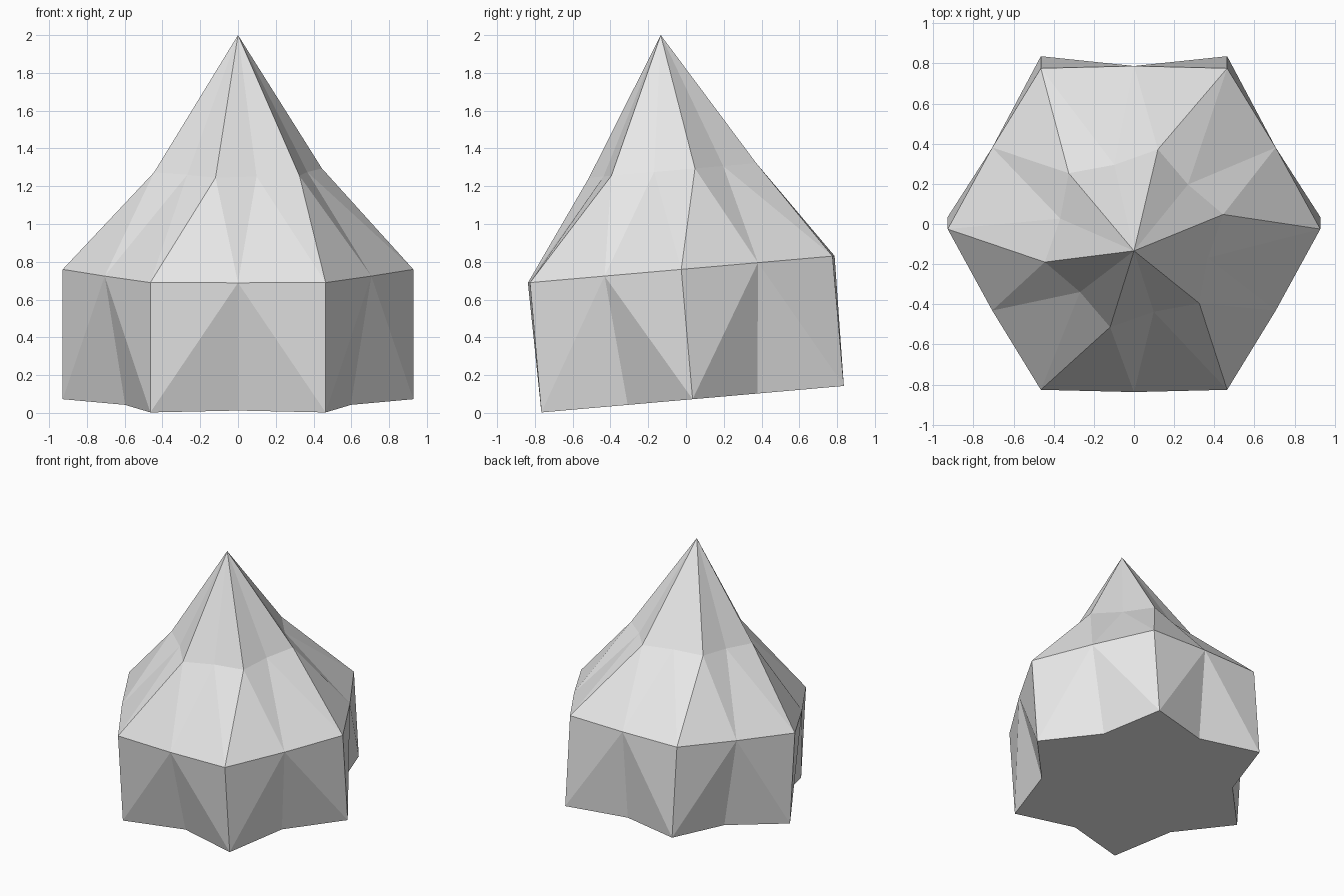
import bpy, bmesh
from math import sin, cos, radians
from mathutils import Matrix

cube = bpy.data.objects.get("Cube")
if cube:
    bpy.data.objects.remove(cube, do_unlink=True)

# Material
grey = bpy.data.materials.new("light grey")
grey.use_nodes = True
color = (0.8, 0.8, 0.8, 1)
grey.diffuse_color = color
grey.node_tree.nodes["Principled BSDF"].inputs["Base Color"].default_value = color

SIDES = 12  # six corners alternating with six side points
bm = bmesh.new()


def star_ring(corner, side, height, twist=0):
    """Twelve points alternating between corner and side radius."""
    ring = []
    for i in range(SIDES):
        a = radians(30 * i + twist)
        r = side if i % 2 else corner
        ring.append(bm.verts.new((r * cos(a), r * sin(a), height)))
    return ring


foot = star_ring(0.928, 0.69, 0)
eave = star_ring(0.928, 0.815, 0.69)
waist = star_ring(0.46, 0.38, 1.216, twist=15)
tip = bm.verts.new((0, 0, 1.935))

bm.faces.new(foot[::-1])
for i in range(SIDES):
    j = (i + 1) % SIDES
    # Wall, folded from each foot corner to the eave side point
    if i % 2:
        wall = [(foot[i], foot[j], eave[i]), (foot[j], eave[j], eave[i])]
    else:
        wall = [(foot[i], foot[j], eave[j]), (foot[i], eave[j], eave[i])]
    # Twisted lower roof, then the spire
    roof = [(eave[i], eave[j], waist[i]), (eave[j], waist[j], waist[i])]
    for tri in wall + roof + [(waist[i], waist[j], tip)]:
        bm.faces.new(tri)

# Lean the whole body towards the front
lean = Matrix.Translation((0, 0.035, 0.0725)) @ Matrix.Rotation(radians(5), 4, 'X')
bm.transform(lean)
bmesh.ops.recalc_face_normals(bm, faces=bm.faces)

mesh = bpy.data.meshes.new("faceted_spire")
bm.to_mesh(mesh)
bm.free()
mesh.materials.append(grey)
spire = bpy.data.objects.new("faceted_spire", mesh)
bpy.context.collection.objects.link(spire)
